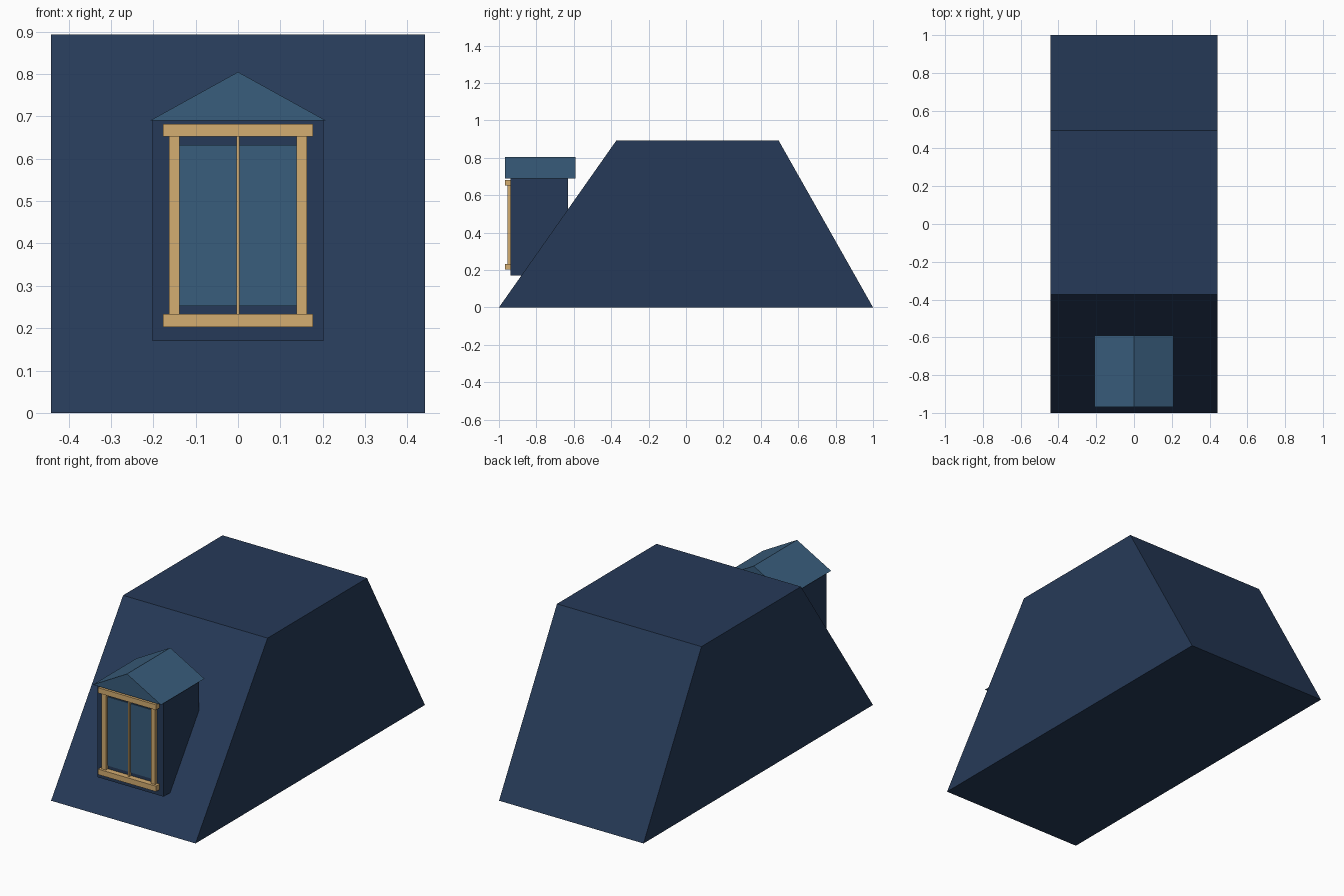
import bpy

if "Cube" in bpy.data.objects:
    bpy.data.objects.remove(bpy.data.objects["Cube"])


def material(name, srgb):
    m = bpy.data.materials.new(name)
    lin = [((c / 255 + 0.055) / 1.055) ** 2.4 for c in srgb]
    m.diffuse_color = (*lin, 1)
    m.use_nodes = True
    m.node_tree.nodes["Principled BSDF"].inputs["Base Color"].default_value = m.diffuse_color
    return m


navy = material("navy slate", (38, 58, 88))
blue = material("steel blue", (57, 93, 124))
wood = material("light wood", (212, 173, 113))


def build(name, verts, faces, mat):
    mesh = bpy.data.meshes.new(name)
    mesh.from_pydata(verts, [], faces)
    mesh.materials.append(mat)
    obj = bpy.data.objects.new(name, mesh)
    bpy.context.collection.objects.link(obj)
    return obj


def prism(name, low, high, mat):
    """Solid between two matching outlines (low first, counter-clockwise seen from high)."""
    n = len(low)
    sides = [(i, (i + 1) % n, n + (i + 1) % n, n + i) for i in range(n)]
    return build(name, low + high, [tuple(range(n))[::-1], tuple(range(n, 2 * n))] + sides, mat)


def extrude_x(name, profile, x0, x1, mat):
    return prism(name, [(x0, y, z) for y, z in profile], [(x1, y, z) for y, z in profile], mat)


def box(name, x, y, z, mat):
    return extrude_x(name, [(y[0], z[0]), (y[1], z[0]), (y[1], z[1]), (y[0], z[1])], x[0], x[1], mat)


# Main roof block with sloped front and back
extrude_x("main_roof", [(-1, 0), (1, 0), (0.495, 0.893), (-0.372, 0.893)], -0.441, 0.441, navy)

# Dormer body, running into the front slope
box("dormer_body", (-0.202, 0.202), (-0.937, -0.63), (0.17, 0.692), navy)

# Dormer gable roof
gable = [(-0.208, 0.69), (0, 0.805), (0.208, 0.69)]
prism("dormer_roof", [(x, -0.59, z) for x, z in gable[::-1]][::-1],
      [(x, -0.968, z) for x, z in gable], blue)
bpy.data.objects["dormer_roof"].data.flip_normals()

# Window pane
box("window_pane", (-0.139, 0.139), (-0.941, -0.934), (0.252, 0.632), blue)

# Wooden frame
box("window_lintel", (-0.177, 0.177), (-0.968, -0.934), (0.653, 0.682), wood)
box("window_sill", (-0.177, 0.177), (-0.968, -0.934), (0.203, 0.233), wood)
for side, label in ((-1, "left"), (1, "right")):
    box(f"window_post_{label}", sorted((side * 0.138, side * 0.163)), (-0.955, -0.934), (0.232, 0.654), wood)
box("window_mullion", (-0.004, 0.004), (-0.953, -0.934), (0.232, 0.654), wood)
